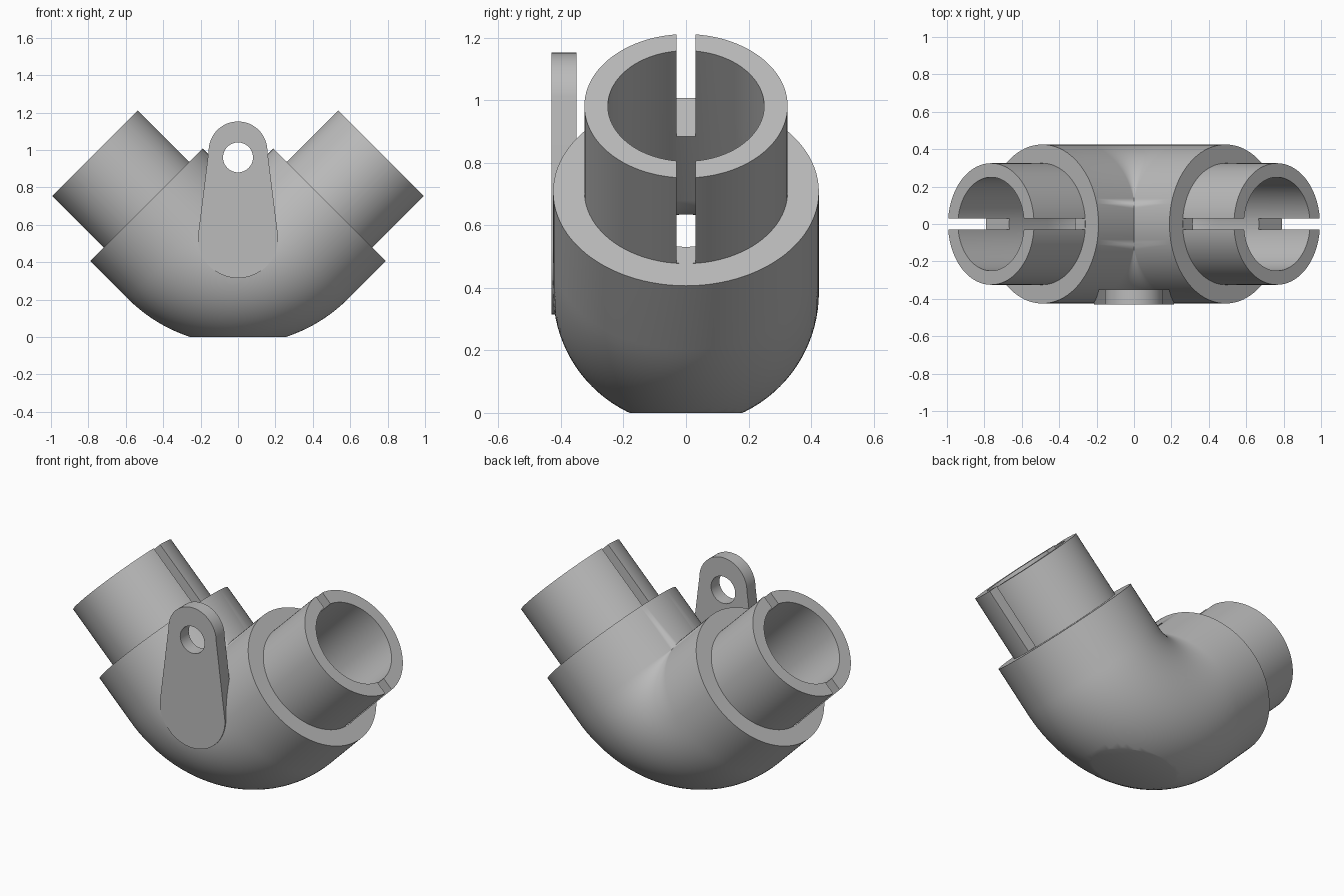
import bpy, bmesh, math
from mathutils import Matrix, Vector

if "Cube" in bpy.data.objects:
    bpy.data.objects.remove(bpy.data.objects["Cube"])

SEG = 96             # sides around the pipe
BEND = 0.405         # bend radius of the elbow centre line
AXIS_Z = 0.217       # height where the two pipe axes cross
CENTRE_Z = AXIS_Z + BEND * math.sqrt(2)
COLLAR_R, SPIGOT_R, BORE_R = 0.425, 0.325, 0.25
COLLAR_S = 0.693     # distance along the axis to the collar face
SPIGOT_S = 1.081     # distance along the axis to the spigot end
D = math.sqrt(0.5)

grey = bpy.data.materials.new("plain grey")
grey.diffuse_color = (0.5, 0.5, 0.5, 1)
grey.use_nodes = True
grey.node_tree.nodes["Principled BSDF"].inputs["Base Color"].default_value = grey.diffuse_color


def make_object(name, bm):
    bmesh.ops.recalc_face_normals(bm, faces=bm.faces[:])
    mesh = bpy.data.meshes.new(name)
    bm.to_mesh(mesh)
    bm.free()
    mesh.materials.append(grey)
    obj = bpy.data.objects.new(name, mesh)
    bpy.context.collection.objects.link(obj)
    return obj


def activate(obj):
    bpy.ops.object.select_all(action='DESELECT')
    obj.select_set(True)
    bpy.context.view_layer.objects.active = obj


def cut(obj, cutter):
    activate(obj)
    mod = obj.modifiers.new("cut", 'BOOLEAN')
    mod.operation, mod.solver, mod.object = 'DIFFERENCE', 'EXACT', cutter
    bpy.ops.object.modifier_apply(modifier=mod.name)
    bpy.data.objects.remove(cutter)


def box(name, size, matrix):
    bm = bmesh.new()
    bmesh.ops.create_cube(bm, size=1, matrix=matrix @ Matrix.Diagonal((*size, 1)))
    return make_object(name, bm)


def bend_ring(radius, phi):
    """Ring in the bend; points past the bend centre meet in a mitre at x = 0."""
    ring = []
    for i in range(SEG):
        a = math.tau * i / SEG
        c, y = radius * math.cos(a), radius * math.sin(a)
        r = BEND - c
        if r > 0:
            ring.append((r * math.sin(phi), y, CENTRE_Z - r * math.cos(phi)))
        else:
            ring.append((0, y, AXIS_Z + c * math.sqrt(2)))
    return ring


def straight_ring(radius, s):
    ring = []
    for i in range(SEG):
        a = math.tau * i / SEG
        c = radius * math.cos(a)
        ring.append(((s - c) * D, radius * math.sin(a), AXIS_Z + (s + c) * D))
    return ring


# Elbow: one half swept from the middle to the spigot end and back down the bore
angles = [math.pi / 4 * k / 16 for k in range(17)]
rings = [bend_ring(COLLAR_R, p) for p in angles]
rings += [straight_ring(COLLAR_R, COLLAR_S), straight_ring(SPIGOT_R, COLLAR_S),
          straight_ring(SPIGOT_R, SPIGOT_S), straight_ring(BORE_R, SPIGOT_S)]
rings += [bend_ring(BORE_R, p) for p in reversed(angles)]
bm = bmesh.new()
loops = [[bm.verts.new(p) for p in ring] for ring in rings]
for a, b in zip(loops, loops[1:]):
    for i in range(SEG):
        j = (i + 1) % SEG
        bm.faces.new((a[i], a[j], b[j], b[i]))
bmesh.ops.remove_doubles(bm, verts=bm.verts[:], dist=1e-5)

# Second half mirrored and welded at the middle
dup = bmesh.ops.duplicate(bm, geom=bm.verts[:] + bm.edges[:] + bm.faces[:])["geom"]
for v in dup:
    if isinstance(v, bmesh.types.BMVert):
        v.co.x = -v.co.x
bmesh.ops.remove_doubles(bm, verts=[v for v in bm.verts if abs(v.co.x) < 1e-5], dist=1e-5)
elbow = make_object("elbow_pipe", bm)

# Flat foot under the bend
cut(elbow, box("foot_cutter", (2, 2, 0.4), Matrix.Translation((0, 0, -0.2))))

# Slots along the top and bottom of each spigot
for side in (1, -1):
    s = COLLAR_S + 0.251
    place = Matrix.Translation((side * s * D, 0, AXIS_Z + s * D)) @ \
        Matrix.Rotation(side * math.pi / 4, 4, 'Y')
    cut(elbow, box("slot_cutter", (0.76, 0.06, 0.5), place))

# Hanging lug: tapered plate with round ends
outline = []
for centre, radius, start in ((0.995, 0.157, 0), (0.53, 0.215, math.pi)):
    for k in range(33):
        a = start + math.pi * k / 32
        outline.append((radius * math.cos(a), -0.43, centre + radius * math.sin(a)))
bm = bmesh.new()
face = bm.faces.new([bm.verts.new(p) for p in outline])
ext = bmesh.ops.extrude_face_region(bm, geom=[face], use_keep_orig=True)["geom"]
bmesh.ops.translate(bm, vec=Vector((0, 0.08, 0)),
                    verts=[v for v in ext if isinstance(v, bmesh.types.BMVert)])
lug = make_object("hanging_lug", bm)

# Round hole in the lug
bm = bmesh.new()
bmesh.ops.create_cone(bm, cap_ends=True, segments=48, radius1=0.08, radius2=0.08, depth=0.4,
                      matrix=Matrix.Translation((0, -0.39, 0.96)) @ Matrix.Rotation(math.pi / 2, 4, 'X'))
cut(lug, make_object("hole_cutter", bm))

for obj in (elbow, lug):
    activate(obj)
    bpy.ops.object.shade_smooth_by_angle(angle=math.radians(30))
